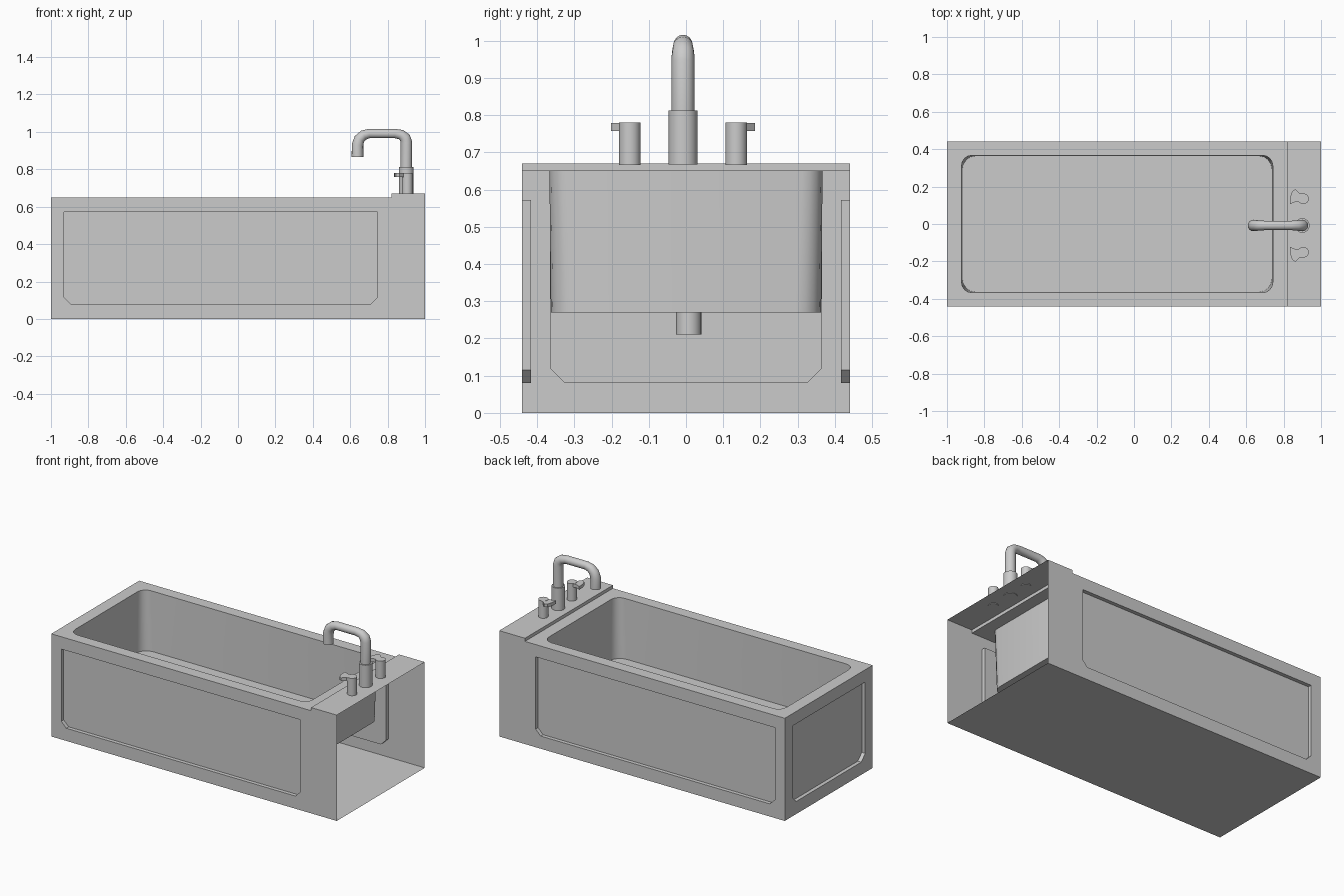
import bpy, bmesh, math
from mathutils import Vector

if "Cube" in bpy.data.objects:
    bpy.data.objects.remove(bpy.data.objects["Cube"])

CY = -0.008  # centre line of the fittings


def make_object(name, bm, smooth=True):
    me = bpy.data.meshes.new(name)
    bm.to_mesh(me)
    bm.free()
    ob = bpy.data.objects.new(name, me)
    bpy.context.collection.objects.link(ob)
    if smooth:
        bpy.ops.object.select_all(action='DESELECT')
        ob.select_set(True)
        bpy.context.view_layer.objects.active = ob
        bpy.ops.object.shade_smooth_by_angle(angle=math.radians(35))
    return ob


def loop(bm, pts):
    vs = [bm.verts.new(p) for p in pts]
    es = [bm.edges.new((vs[i], vs[(i + 1) % len(vs)])) for i in range(len(vs))]
    return vs, es


def bridge(bm, a, b):
    n = len(a)
    for i in range(n):
        j = (i + 1) % n
        bm.faces.new((a[i], a[j], b[j], b[i]))


def recessed_wall(bm, outer, hole, normal, depth):
    """Flat sheet with a sunken panel."""
    n = Vector(normal)
    _, eo = loop(bm, outer)
    vh, eh = loop(bm, hole)
    bmesh.ops.triangle_fill(bm, edges=eo + eh, use_beauty=True, normal=n)
    vi = [bm.verts.new(v.co - n * depth) for v in vh]
    bridge(bm, vh, vi)
    bm.faces.new(vi)


def panel_outline(a0, a1, z0, z1, c):
    return [(a0 + c, z0), (a1 - c, z0), (a1, z0 + c),
            (a1, z1), (a0, z1), (a0, z0 + c)]


def rounded_rect(x0, x1, y0, y1, r, z, seg=4):
    pts = []
    corners = [(x1 - r, y1 - r), (x0 + r, y1 - r), (x0 + r, y0 + r), (x1 - r, y0 + r)]
    for k, (cx, cy) in enumerate(corners):
        for i in range(seg + 1):
            a = math.pi / 2 * (k + i / seg)
            pts.append((cx + r * math.cos(a), cy + r * math.sin(a), z))
    return pts


# Tub shell: thin sheets, open at the tap end
X, Y, STEP, RIM, DECK = 1.0, 0.44, 0.82, 0.65, 0.67
bm = bmesh.new()
side = [(-X, 0), (X, 0), (X, DECK), (STEP, DECK), (STEP, RIM), (-X, RIM)]
side_panel = panel_outline(-0.93, 0.745, 0.08, 0.572, 0.035)
for s in (-1, 1):
    recessed_wall(bm, [(x, s * Y, z) for x, z in side],
                  [(x, s * Y, z) for x, z in side_panel], (0, s, 0), 0.024)
end = [(-Y, 0), (Y, 0), (Y, RIM), (-Y, RIM)]
end_panel = panel_outline(-0.365, 0.365, 0.08, 0.572, 0.04)
recessed_wall(bm, [(-X, y, z) for y, z in end],
              [(-X, y, z) for y, z in end_panel], (-1, 0, 0), 0.024)
# base, step and tap deck
profile_faces = [((-X, 0), (X, 0)), ((STEP, RIM), (STEP, DECK)), ((STEP, DECK), (X, DECK))]
for (xa, za), (xb, zb) in profile_faces:
    bm.faces.new([bm.verts.new(p) for p in
                  ((xa, -Y, za), (xb, -Y, zb), (xb, Y, zb), (xa, Y, za))])
# rim and basin
_, eo = loop(bm, [(-X, -Y, RIM), (STEP, -Y, RIM), (STEP, Y, RIM), (-X, Y, RIM)])
top, et = loop(bm, rounded_rect(-0.922, 0.742, -0.367, 0.367, 0.055, RIM))
bmesh.ops.triangle_fill(bm, edges=eo + et, use_beauty=True, normal=(0, 0, 1))
low = [bm.verts.new(p) for p in rounded_rect(-0.917, 0.737, -0.363, 0.363, 0.068, 0.27)]
bridge(bm, top, low)
bm.faces.new(low)
bmesh.ops.remove_doubles(bm, verts=bm.verts[:], dist=1e-4)
bmesh.ops.recalc_face_normals(bm, faces=bm.faces[:])
if sum(f.normal.z * f.calc_area() for f in bm.faces if f.calc_center_median().z < 0.01) > 0:
    bmesh.ops.reverse_faces(bm, faces=bm.faces[:])
make_object("bathtub", bm)


def cylinder(name, x, y, z0, z1, r, seg=24):
    bm = bmesh.new()
    bmesh.ops.create_cone(bm, cap_ends=True, segments=seg, radius1=r, radius2=r, depth=z1 - z0)
    bmesh.ops.translate(bm, verts=bm.verts[:], vec=(x, y, (z0 + z1) / 2))
    return make_object(name, bm)


# Drain and spout base
cylinder("drain", 0.466, 0.007, 0.21, 0.272, 0.034)
cylinder("spout_base", 0.90, CY, 0.668, 0.812, 0.039)

# Spout: swept tube, slightly thinner across the top
path = [(0.90, 0.80, 31), (0.90, 0.945, 31), (0.893, 0.968, 30), (0.872, 0.985, 27),
        (0.84, 0.991, 25), (0.70, 0.991, 25), (0.672, 0.983, 27),
        (0.649, 0.962, 29), (0.639, 0.93, 31), (0.639, 0.866, 31)]
cu = bpy.data.curves.new("spout", 'CURVE')
cu.dimensions = '3D'
cu.bevel_depth = 0.001
cu.bevel_resolution = 6
cu.use_fill_caps = True
sp = cu.splines.new('POLY')
sp.points.add(len(path) - 1)
for p, (x, z, r) in zip(sp.points, path):
    p.co = (x, CY, z, 1)
    p.radius = r
spout = bpy.data.objects.new("spout", cu)
bpy.context.collection.objects.link(spout)
bpy.ops.object.select_all(action='DESELECT')
spout.select_set(True)
bpy.context.view_layer.objects.active = spout
bpy.ops.object.convert(target='MESH')
bpy.ops.object.shade_smooth_by_angle(angle=math.radians(35))

# Taps with flared levers, mirrored about the spout
lever = [(0.905, 0.172), (0.886, 0.172), (0.864, 0.194), (0.846, 0.183),
         (0.836, 0.155), (0.834, 0.115), (0.862, 0.126), (0.890, 0.124)]
for s, label in ((-1, "front"), (1, "back")):
    cylinder(label + "_tap", 0.905, CY + s * 0.143, 0.666, 0.78, 0.029)
    bm = bmesh.new()
    lo = [bm.verts.new((x, CY + s * y, 0.758)) for x, y in lever]
    hi = [bm.verts.new((x, CY + s * y, 0.779)) for x, y in lever]
    bridge(bm, lo, hi)
    bm.faces.new(lo)
    bm.faces.new(hi)
    bmesh.ops.recalc_face_normals(bm, faces=bm.faces[:])
    make_object(label + "_tap_lever", bm)
